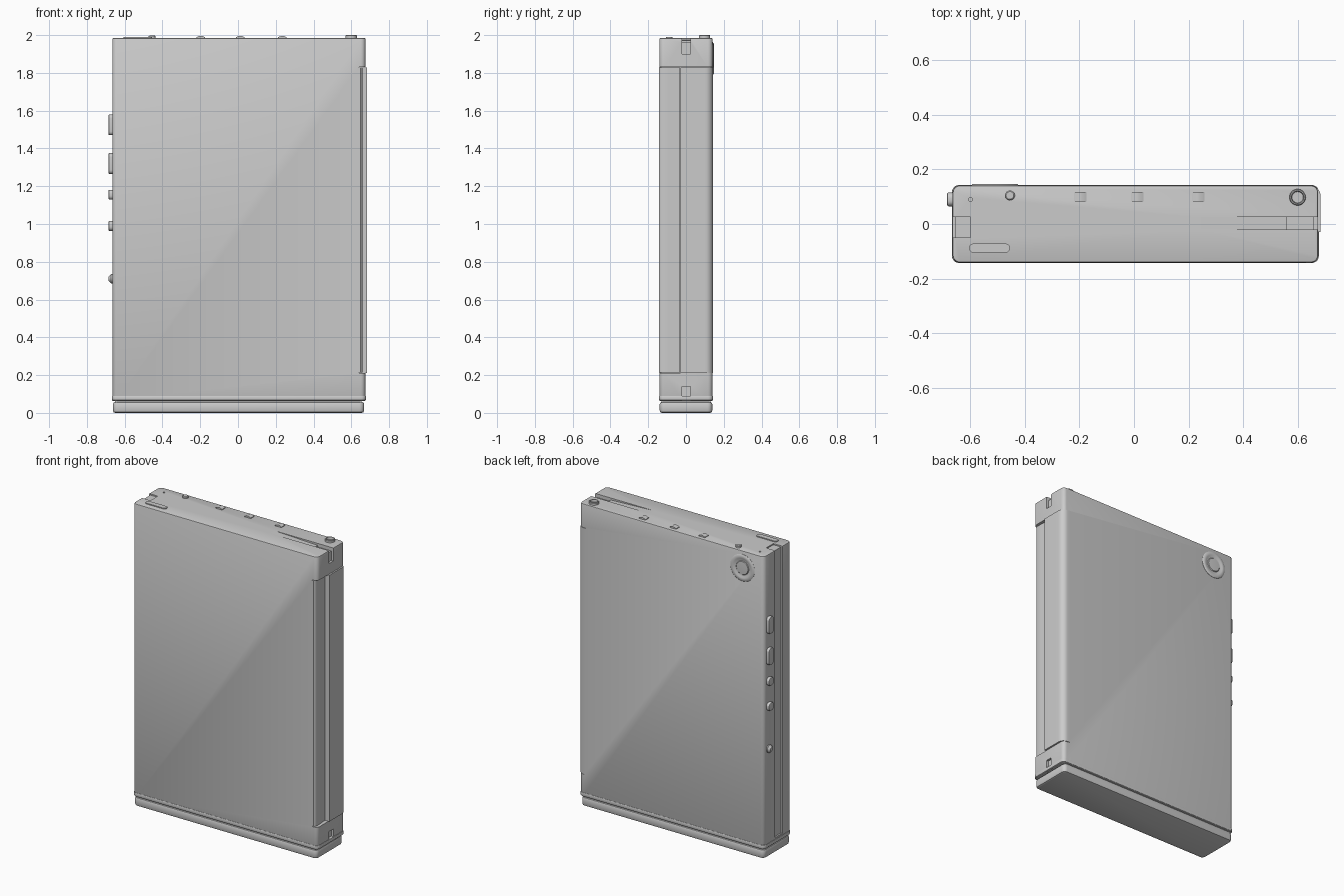
import bpy, bmesh, math
from mathutils import Matrix

if "Cube" in bpy.data.objects:
    bpy.data.objects.remove(bpy.data.objects["Cube"])


def finish(bm, name):
    bmesh.ops.recalc_face_normals(bm, faces=bm.faces)
    me = bpy.data.meshes.new(name)
    bm.to_mesh(me)
    bm.free()
    ob = bpy.data.objects.new(name, me)
    bpy.context.collection.objects.link(ob)
    return ob


def smooth(ob):
    bpy.ops.object.select_all(action='DESELECT')
    ob.select_set(True)
    bpy.context.view_layer.objects.active = ob
    bpy.ops.object.shade_smooth_by_angle(angle=math.radians(35))


def box(name, x, y, z, r=0.0, axis=None, edge=0.0):
    """Box from ranges; r rounds edges along axis, edge softens all the rest."""
    bm = bmesh.new()
    bmesh.ops.create_cube(bm, size=1)
    for v in bm.verts:
        v.co = [a[0] if c < 0 else a[1] for a, c in zip((x, y, z), v.co)]
    if r:
        es = [e for e in bm.edges
              if abs((e.verts[0].co - e.verts[1].co).normalized()[axis]) > 0.9]
        bmesh.ops.bevel(bm, geom=es, offset=r, segments=5, profile=0.5, affect='EDGES')
    if edge:
        es = [e for e in bm.edges if e.calc_face_angle(0) > 0.7]
        bmesh.ops.bevel(bm, geom=es, offset=edge, segments=2, profile=0.5, affect='EDGES')
    ob = finish(bm, name)
    smooth(ob)
    return ob


def prism(name, pts, lo, hi, plane='xy'):
    """Extrude a closed outline: 'xy' along z, 'xz' along y."""
    bm = bmesh.new()
    def co(p, h):
        return (p[0], p[1], h) if plane == 'xy' else (p[0], h, p[1])
    a = [bm.verts.new(co(p, lo)) for p in pts]
    b = [bm.verts.new(co(p, hi)) for p in pts]
    bm.faces.new(a)
    bm.faces.new(b)
    for i in range(len(pts)):
        j = (i + 1) % len(pts)
        bm.faces.new((a[i], a[j], b[j], b[i]))
    ob = finish(bm, name)
    smooth(ob)
    return ob


def lathe(name, prof, loc, rot=None, n=32):
    """Revolve (radius, height) profile about local z."""
    bm = bmesh.new()
    rings = []
    for r, h in prof:
        rings.append([bm.verts.new((r * math.cos(2 * math.pi * i / n),
                                    r * math.sin(2 * math.pi * i / n), h)) for i in range(n)])
    for a, b in zip(rings, rings[1:]):
        for i in range(n):
            j = (i + 1) % n
            bm.faces.new((a[i], a[j], b[j], b[i]))
    bm.faces.new(rings[0])
    bm.faces.new(rings[-1])
    bm.transform(Matrix.Translation(loc) @ (rot or Matrix()))
    ob = finish(bm, name)
    smooth(ob)
    return ob


def cut(ob, cutters):
    bpy.ops.object.select_all(action='DESELECT')
    bpy.context.view_layer.objects.active = ob
    ob.select_set(True)
    for c in cutters:
        m = ob.modifiers.new('cut', 'BOOLEAN')
        m.operation, m.solver, m.object = 'DIFFERENCE', 'EXACT', c
        bpy.ops.object.modifier_apply(modifier=m.name)
        bpy.data.objects.remove(c)
    smooth(ob)


# main case with side groove, hinge recess, ramped top groove and hinge notches
case = box('case', (-0.665, 0.675), (-0.141, 0.141), (0.062, 1.985), 0.025, 2, 0.006)
cutters = [
    box('hinge_recess', (0.64, 0.75), (-0.2, 0.2), (0.21, 1.83)),
    box('left_groove', (-0.7, -0.655), (-0.05, 0.025), (0.1, 2.1)),
    box('top_left_groove', (-0.7, -0.6), (-0.05, 0.025), (1.977, 2.1)),
    prism('ramp', [(0.22, 1.986), (0.56, 1.972), (0.56, 1.962), (0.7, 1.962),
                   (0.7, 2.1), (0.22, 2.1)], -0.02, 0.025, 'xz'),
    box('top_notch', (0.66, 0.75), (-0.02, 0.025), (1.90, 2.1)),
    box('low_notch', (0.66, 0.75), (-0.02, 0.025), (0.05, 0.14)),
    lathe('pin_hole', [(0.007, 0), (0.007, 0.1)], (-0.6, 0.09, 1.96), n=16),
]
cut(case, cutters)

# bottom cap and the lip above it
box('bottom_cap', (-0.662, 0.668), (-0.139, 0.139), (0, 0.058), 0.025, 2, 0.012)
box('cap_core', (-0.65, 0.655), (-0.13, 0.13), (0.04, 0.08))
box('cap_lip', (-0.668, 0.678), (-0.143, 0.143), (0.066, 0.09), 0.026, 2, 0.004)

# hinge side: concave door edge and rounded rear spine
front = [(0.63, -0.143), (0.648, -0.143), (0.656, -0.137), (0.660, -0.125),
         (0.659, -0.09), (0.656, -0.06), (0.655, -0.033), (0.63, -0.033)]
prism('door_edge', front, 0.214, 1.828)
rear = [(0.63, -0.03), (0.684, -0.03), (0.684, 0.10)]
rear += [(0.644 + 0.04 * math.cos(t), 0.103 + 0.04 * math.sin(t))
         for t in (math.pi / 16 * i for i in range(1, 9))] + [(0.63, 0.143)]
prism('rear_spine', rear, 0.212, 1.829)

# side controls on the left edge
for i, (z, h) in enumerate([(1.525, 0.055), (1.32, 0.055), (1.155, 0.026), (0.99, 0.026)]):
    box(f'side_button_{i + 1}', (-0.685, -0.65), (0.065, 0.115), (z - h, z + h),
        0.02, 0, 0.004)
turn = Matrix.Rotation(-math.pi / 2, 4, 'Y')
lathe('side_knob', [(0.025, 0), (0.025, 0.022), (0.012, 0.035)], (-0.65, 0.09, 0.71), turn)

# controls along the top
for i, x in enumerate((-0.197, 0.012, 0.235)):
    prism(f'top_button_{i + 1}', [(x - 0.023, 1.97), (x + 0.023, 1.97), (x + 0.023, 1.989),
                                  (x + 0.006, 1.996), (x - 0.006, 1.996), (x - 0.023, 1.989)],
          0.083, 0.118, 'xz')
lathe('top_stud', [(0.018, 0), (0.018, 0.024), (0.014, 0.027)], (-0.455, 0.105, 1.97))
lathe('socket', [(0.03, 0), (0.03, 0.027), (0.027, 0.03), (0.023, 0.03), (0.02, 0.012)],
      (0.6, 0.098, 1.97))
box('top_slider', (-0.605, -0.455), (-0.105, -0.072), (1.97, 1.991), 0.016, 2)

# dished dial on the back
lathe('back_dial', [(0.088, 0), (0.088, 0.009), (0.080, 0.014), (0.064, 0.014), (0.055, 0.009),
                    (0.046, 0.009), (0.042, 0.013), (0.02, 0.014)],
      (-0.51, 0.133, 1.875), Matrix.Rotation(-math.pi / 2, 4, 'X'), 48)
